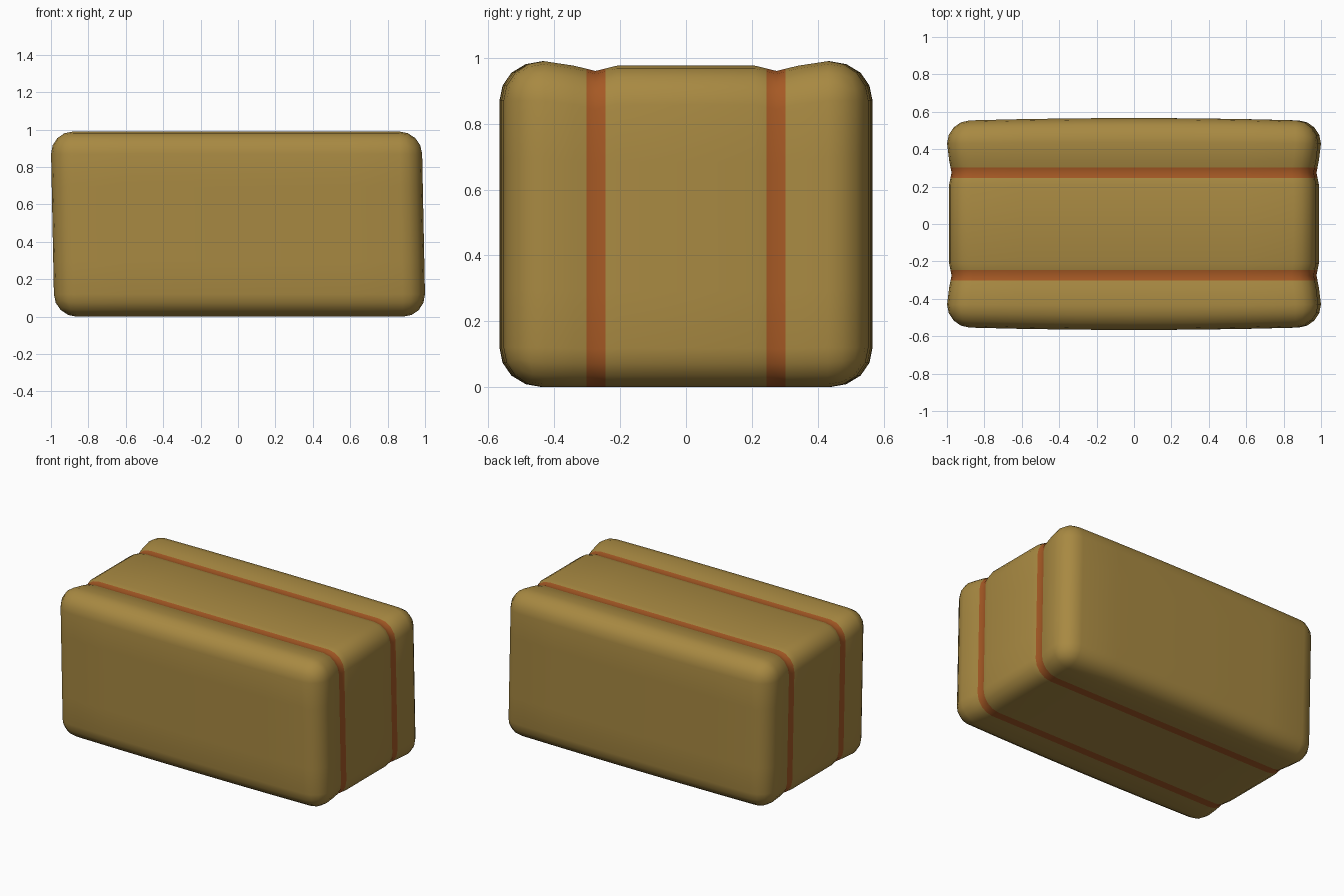
import bpy, bmesh
from mathutils import Vector

default = bpy.data.objects.get("Cube")
if default:
    bpy.data.objects.remove(default, do_unlink=True)

HALF = Vector((0.992, 0.55, 0.495))
RADIUS = 0.12
STRAP = (0.245, 0.302)
# depth of the squeeze around the straps, by distance from the middle
DIP = [(0, 0.014), (0.21, 0.014), (0.275, 0.03), (0.34, 0.014), (0.43, 0), (1, 0)]


def make_material(name, colour):
    mat = bpy.data.materials.new(name)
    mat.use_nodes = True
    mat.diffuse_color = colour
    mat.node_tree.nodes["Principled BSDF"].inputs["Base Color"].default_value = colour
    mat.node_tree.nodes["Principled BSDF"].inputs["Roughness"].default_value = 0.9
    return mat


def dip_at(y):
    for (a, da), (b, db) in zip(DIP, DIP[1:]):
        if a <= y <= b:
            return da + (db - da) * (y - a) / (b - a)
    return 0


def shape(p):
    # round the box corners
    core = Vector([max(-(h - RADIUS), min(h - RADIUS, c)) for c, h in zip(p, HALF)])
    p = core + (p - core).normalized() * RADIUS
    # squeeze at the straps, bulge the broad faces, lean slightly
    p.z += HALF.z
    dip = dip_at(abs(p.y))
    weight = max(0, min(1, (abs(p.y) - 0.36) / 0.15))
    p.y *= 1 + 0.03 * weight * (1 - min(1, p.x ** 2))
    p.x *= 1 - 0.8 * dip
    p.x -= 0.01 * (2 * p.z - 1)
    p.z *= 1 - dip
    return p


# box cut into a grid that follows the corners, straps and bulge
bm = bmesh.new()
bmesh.ops.create_cube(bm, size=2)
for v in bm.verts:
    v.co = v.co * HALF
extra = [(0.3, 0.6), (0.21, STRAP[0], 0.275, STRAP[1], 0.34), (0.2,)]
for axis in range(3):
    inner = HALF[axis] - RADIUS
    normal = Vector([float(i == axis) for i in range(3)])
    for d in (0, *extra[axis], inner, inner + 0.414 * RADIUS):
        for side in ((1, -1) if d else (1,)):
            bmesh.ops.bisect_plane(bm, geom=bm.verts[:] + bm.edges[:] + bm.faces[:],
                                   dist=1e-5, plane_co=normal * d * side, plane_no=normal)

# strap bands run right round the bale
for f in bm.faces:
    f.material_index = int(STRAP[0] < abs(f.calc_center_median().y) < STRAP[1])
    f.smooth = True
for v in bm.verts:
    v.co = shape(v.co.copy())
bmesh.ops.recalc_face_normals(bm, faces=bm.faces[:])

mesh = bpy.data.meshes.new("strapped_bale")
bm.to_mesh(mesh)
bm.free()
mesh.materials.append(make_material("straw", (0.39, 0.25, 0.054, 1)))
mesh.materials.append(make_material("rust_strap", (0.38, 0.10, 0.018, 1)))
bale = bpy.data.objects.new("strapped_bale", mesh)
bpy.context.scene.collection.objects.link(bale)
